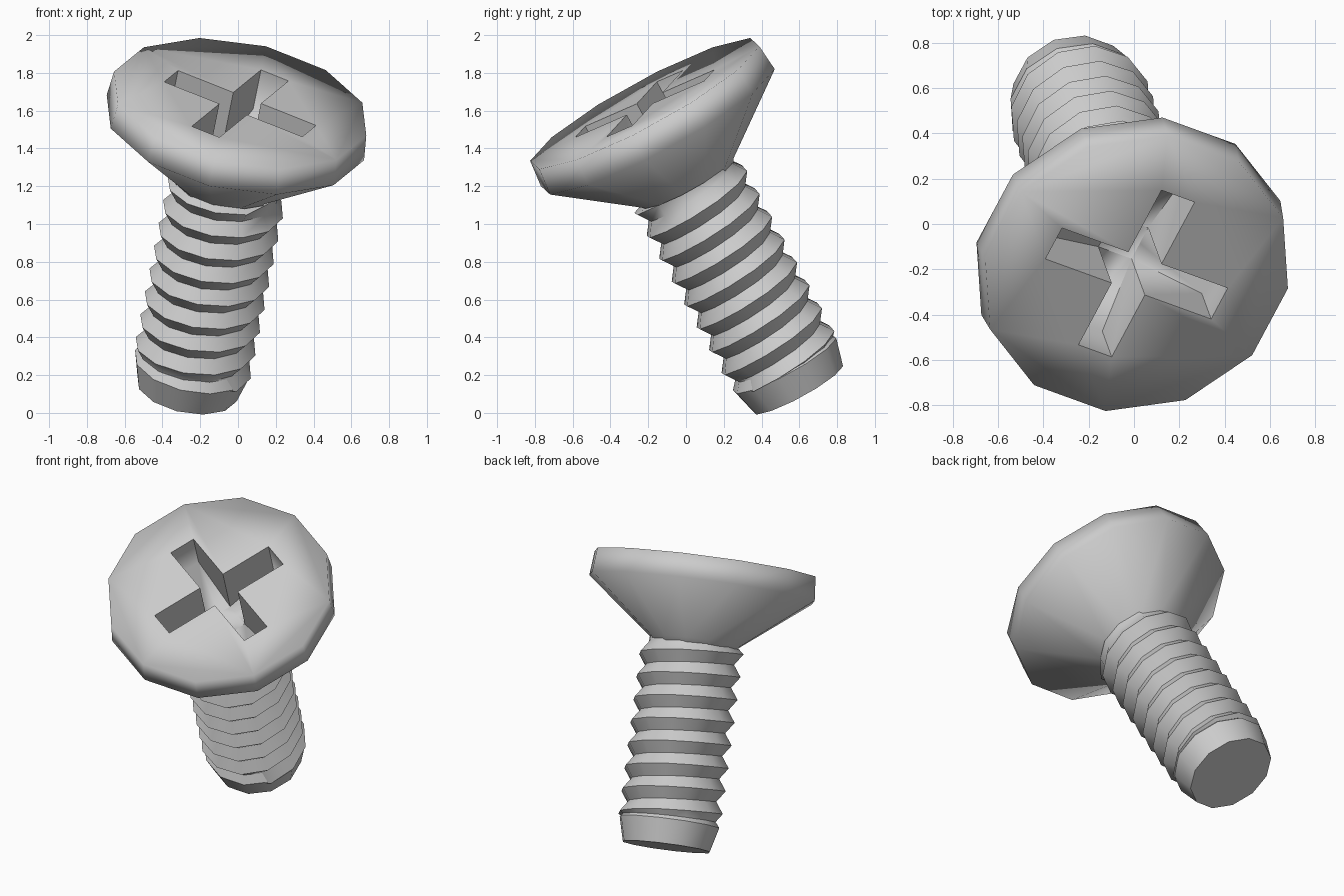
import bpy, bmesh, math
from mathutils import Vector, Matrix

cube = bpy.data.objects.get("Cube")
if cube:
    bpy.data.objects.remove(cube, do_unlink=True)

SIDES = 12
STEP = math.tau / SIDES

# One plain grey metal
steel = bpy.data.materials.new("grey_steel")
steel.use_nodes = True
grey = (0.6, 0.6, 0.6, 1)
steel.diffuse_color = grey
steel.node_tree.nodes["Principled BSDF"].inputs["Base Color"].default_value = grey

# Leaning frame: origin at the centre of the tip, Z along the screw
axis = Vector((0.2, -0.545, 1)).normalized()
up_arm = Vector((0.185, 0.345, 0.151))
up_arm = (up_arm - axis * up_arm.dot(axis)).normalized()
side_arm = up_arm.cross(axis)
lean = Matrix((side_arm, up_arm, axis)).transposed().to_4x4()
lean.translation = Vector((0.012, -0.22, 1.64)) - axis * 1.74
shank_lean = lean @ Matrix.Translation((0.022, 0, 0))


def make_object(name, bm):
    bmesh.ops.remove_doubles(bm, verts=bm.verts, dist=0.0001)
    bmesh.ops.recalc_face_normals(bm, faces=bm.faces)
    mesh = bpy.data.meshes.new(name)
    bm.to_mesh(mesh)
    bm.free()
    obj = bpy.data.objects.new(name, mesh)
    mesh.materials.append(steel)
    bpy.context.collection.objects.link(obj)
    return obj


def activate(obj):
    bpy.ops.object.select_all(action='DESELECT')
    obj.select_set(True)
    bpy.context.view_layer.objects.active = obj


def finish(obj, matrix, angle):
    obj.data.transform(matrix)
    activate(obj)
    bpy.ops.object.shade_smooth_by_angle(angle=math.radians(angle))


def lathe(name, profile):
    """Closed twelve-sided solid from (radius, height) pairs."""
    bm = bmesh.new()
    rings = [[bm.verts.new((r * math.cos((k + 0.5) * STEP),
                            r * math.sin((k + 0.5) * STEP), z))
              for k in range(SIDES)] for r, z in profile]
    for low, high in zip(rings, rings[1:]):
        for k in range(SIDES):
            n = (k + 1) % SIDES
            bm.faces.new((low[k], low[n], high[n], high[k]))
    bm.faces.new(rings[0])
    bm.faces.new(rings[-1])
    return make_object(name, bm)


# Countersunk head
TOP = 1.737
head = lathe("head", [(0.25, 1.2), (0.28, 1.26), (0.706, 1.59), (0.692, TOP)])

# Cross recess: two crossed blades, deepest in the middle
half_width = 0.083
blade = [(-0.415, TOP + 0.1), (-0.415, TOP - 0.24), (-half_width, TOP - 0.34),
         (half_width, TOP - 0.34), (0.415, TOP - 0.24), (0.415, TOP + 0.1)]
for turn in (0, math.pi / 2):
    bm = bmesh.new()
    sides = [[bm.verts.new((x, y, z)) for x, z in blade]
             for y in (-half_width, half_width)]
    for side in sides:
        bm.faces.new(side)
    for k in range(len(blade)):
        bm.faces.new((sides[0][k - 1], sides[0][k], sides[1][k], sides[1][k - 1]))
    bmesh.ops.rotate(bm, verts=bm.verts, matrix=Matrix.Rotation(turn, 3, 'Z'))
    cutter = make_object("recess_cutter", bm)
    cutter.hide_render = True
    cut = head.modifiers.new("recess", 'BOOLEAN')
    cut.operation = 'DIFFERENCE'
    cut.solver = 'EXACT'
    cut.object = cutter
    activate(head)
    bpy.ops.object.modifier_apply(modifier=cut.name)
    bpy.data.objects.remove(cutter, do_unlink=True)
finish(head, lean, 88)

# Plain tapered tip
tip = lathe("tip", [(0.272, 0), (0.312, 0.15), (0.27, 0.2)])
finish(tip, shank_lean, 40)

# Helical thread: alternating root and crest lines wound up the shank,
# fading into the root at both ends
PITCH, ROOT, CREST = 0.14, 0.272, 0.322
START, END, PHASE = 0.14, 1.26, 0.085
count = int((END - START) / PITCH + 3) * SIDES
bm = bmesh.new()


def helix(radius, lift):
    line = []
    for i in range(count):
        z = PHASE + PITCH * (i / SIDES - 1 + lift)
        r = radius if START < z < END else ROOT
        z = min(max(z, START), END)
        a = (i + 0.5) * STEP
        line.append(bm.verts.new((r * math.cos(a), r * math.sin(a), z)))
    return line


roots, crests = helix(ROOT, 0), helix(CREST, 0.5)
for i in range(count - 1):
    bm.faces.new((roots[i], roots[i + 1], crests[i + 1], crests[i]))
    j = i + SIDES
    if j + 1 < count:
        bm.faces.new((crests[i], crests[i + 1], roots[j + 1], roots[j]))
bmesh.ops.dissolve_degenerate(bm, dist=0.0001, edges=bm.edges)
thread = make_object("threaded_shank", bm)
finish(thread, shank_lean, 40)
